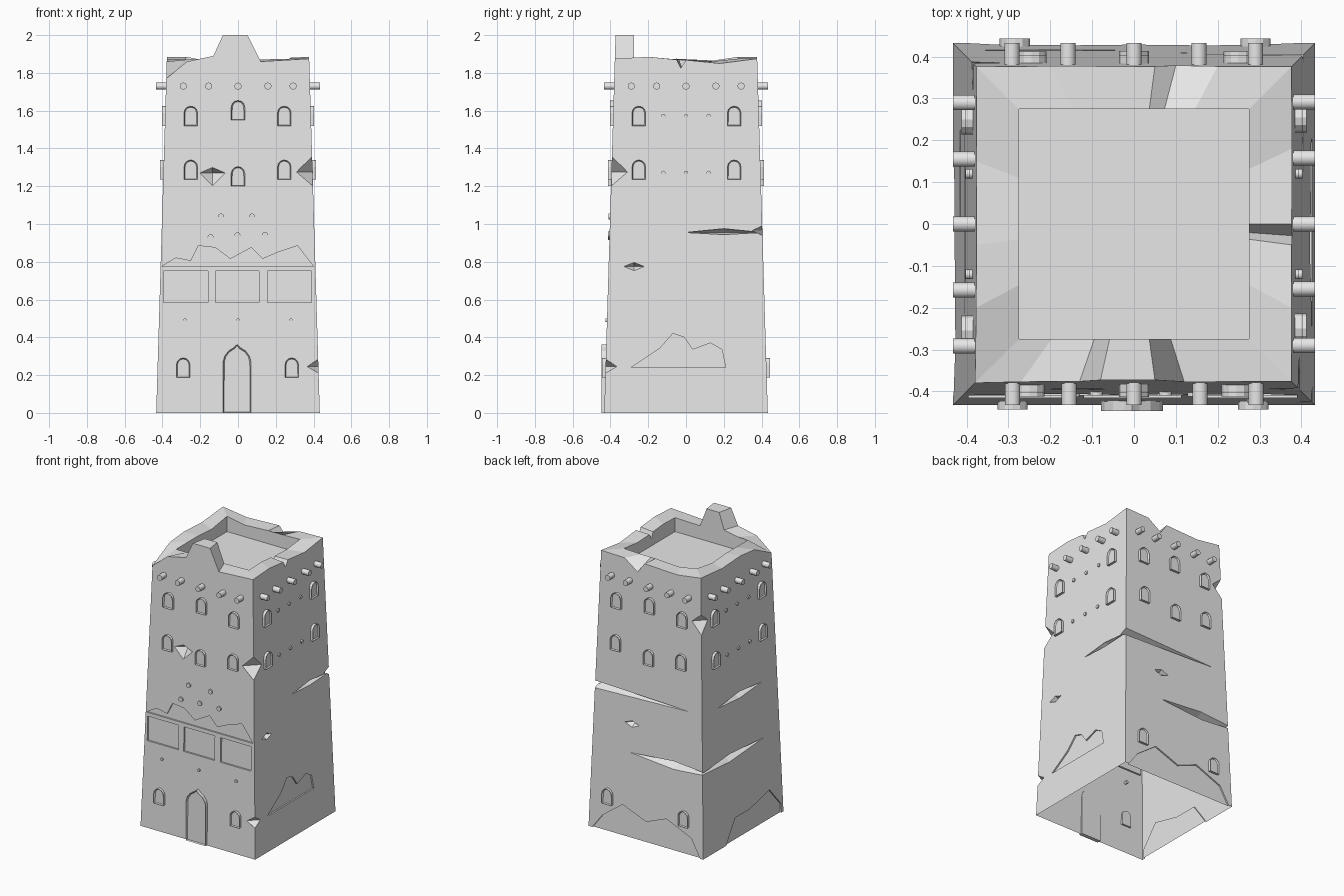
import bpy, bmesh, math
from mathutils import Matrix, Vector

cube = bpy.data.objects.get("Cube")
if cube:
    bpy.data.objects.remove(cube)

stone = bpy.data.materials.new("pale_grey_stone")
stone.use_nodes = True
GREY = (0.8, 0.8, 0.8, 1)
stone.diffuse_color = GREY
stone.node_tree.nodes["Principled BSDF"].inputs["Base Color"].default_value = GREY

FRONT, RIGHT, BACK, LEFT = range(4)   # quarter turns of the wall
INNER = 0.275                         # half width of the roof well
FLOOR = 1.78


def half(z):
    """Half width of the tapering tower at height z."""
    return 0.433 - 0.03 * z


def place(side, u, d, z):
    """Point on a wall: u along it, d out from the centre, z up."""
    return Matrix.Rotation(side * math.pi / 2, 3, 'Z') @ Vector((u, -d, z))


def finish(name, bm):
    bmesh.ops.recalc_face_normals(bm, faces=bm.faces)
    me = bpy.data.meshes.new(name)
    bm.to_mesh(me)
    bm.free()
    me.materials.append(stone)
    ob = bpy.data.objects.new(name, me)
    bpy.context.collection.objects.link(ob)
    return ob


# Tower shell with a broken parapet: (u, outer height, inner height) along each wall
rim = {
    FRONT: [(-1, 1.77, 1.87), (-.27, 1.86, 1.87), (-.13, 1.89, 1.89), (-.08, 2, 2),
            (.05, 2, 2), (.12, 1.86, 1.87)],
    RIGHT: [(-1, 1.875, 1.875), (-.2, 1.885, 1.88), (-.05, 1.87, 1.87),
            (-.028, 1.825, 1.825), (0, 1.868, 1.865), (.18, 1.85, 1.86)],
    BACK: [(-1, 1.875, 1.875), (-.2, 1.87, 1.87), (-.1, 1.8, 1.87),
           (-.05, 1.87, 1.87), (.2, 1.86, 1.86)],
    LEFT: [(-1, 1.885, 1.885), (-.15, 1.865, 1.86), (.05, 1.875, 1.87), (.2, 1.86, 1.87)],
}


def build_tower():
    bm = bmesh.new()
    base = [bm.verts.new(place(s, -half(0), half(0), 0)) for s in range(4)]
    outer, inner, floor, starts = [], [], [], []
    for s in range(4):
        starts.append(len(outer))
        for u, zo, zi in rim[s]:
            corner = u == -1
            uo = -half(zo) if corner else u
            ui = -INNER if corner else u * 0.73
            outer.append(bm.verts.new(place(s, uo, half(zo), zo)))
            inner.append(bm.verts.new(place(s, ui, INNER, zi)))
            floor.append(bm.verts.new(place(s, ui, INNER, FLOOR)))
    n = len(outer)
    starts.append(n)
    for s in range(4):
        top = [outer[i % n] for i in range(starts[s], starts[s + 1] + 1)]
        bm.faces.new([base[s], base[(s + 1) % 4]] + top[::-1])
    for i in range(n):
        j = (i + 1) % n
        bm.faces.new((outer[i], outer[j], inner[j], inner[i]))
        bm.faces.new((inner[i], inner[j], floor[j], floor[i]))
    bm.faces.new(floor)
    bm.faces.new(base[::-1])
    return finish("tower_wall", bm)


tower = build_tower()
cutters = []


def cut(ob):
    ob.hide_render = True
    cutters.append(ob)
    mod = tower.modifiers.new(ob.name, 'BOOLEAN')
    mod.operation = 'DIFFERENCE'
    mod.solver = 'EXACT'
    mod.object = ob


def recess(side, outline, depth=0.01):
    """Shallow sunken area following the wall's slope."""
    bm = bmesh.new()
    rings = [[bm.verts.new(place(side, u, half(z) + d, z)) for u, z in outline]
             for d in (-depth, 0.05)]
    bm.faces.new(rings[0])
    bm.faces.new(rings[1])
    for i in range(len(outline)):
        j = (i + 1) % len(outline)
        bm.faces.new((rings[0][i], rings[0][j], rings[1][j], rings[1][i]))
    cut(finish("recess_cutter", bm))


def chip(x, y, z, rx, ry, up, down):
    """Diamond-shaped gouge."""
    bm = bmesh.new()
    c = Vector((x, y, z))
    ring = [bm.verts.new(c + Vector(v)) for v in
            ((rx, 0, 0), (0, ry, 0), (-rx, 0, 0), (0, -ry, 0))]
    for dz in (up, -down):
        tip = bm.verts.new(c + Vector((0, 0, dz)))
        for i in range(4):
            bm.faces.new((ring[i], ring[(i + 1) % 4], tip))
    cut(finish("chip_cutter", bm))


# Fallen plaster and the three sunken front panels
recess(FRONT, [(-.405, .775), (-.33, .82), (-.25, .805), (-.21, .885), (-.12, .875),
               (-.04, .815), (.07, .875), (.13, .815), (.21, .85), (.315, .885), (.4, .775)])
for a, b in ((-.395, -.16), (-.12, .112), (.157, .39)):
    recess(FRONT, [(a, .585), (b, .585), (b, .75), (a, .75)], 0.012)
recess(RIGHT, [(-.29, .24), (-.14, .34), (-.07, .42), (-.01, .4), (.035, .335),
               (.13, .37), (.19, .335), (.21, .24)])
recess(BACK, [(-.42, -.02), (-.33, .1), (-.18, .21), (0, .14), (.15, .2), (.34, .12), (.42, -.02)])
recess(LEFT, [(-.2, -.02), (-.08, .15), (.08, .15), (.29, .2), (.41, .06), (.41, -.02)])

# Chips on corners and faces
chip(-.135, -.395, 1.27, .068, .05, .03, .07)
chip(.394, -.394, 1.275, .085, .085, .085, .075)
chip(.425, -.425, .245, .06, .06, .04, .035)
chip(-.385, .385, 1.58, .07, .07, .06, .08)
chip(.41, -.275, .775, .04, .055, .022, .022)
chip(.12, .41, .77, .055, .04, .022, .022)

# Long cracks
chip(.40, .20, .955, .05, .22, .022, .012)
chip(.41, .41, .965, .8, .06, .028, .028)
chip(-.20, .416, .575, .33, .06, .028, .028)
chip(-.416, .12, .57, .06, .36, .028, .025)
chip(-.404, 0, .95, .05, .24, .025, .02)

# Bake the cuts, then open the underside
graph = bpy.context.evaluated_depsgraph_get()
baked = bpy.data.meshes.new_from_object(tower.evaluated_get(graph))
tower.modifiers.clear()
tower.data = baked
for c in cutters:
    bpy.data.objects.remove(c)
bm = bmesh.new()
bm.from_mesh(baked)
under = [f for f in bm.faces if all(v.co.z < 0.0001 for v in f.verts)]
bmesh.ops.delete(bm, geom=under, context='FACES')
for f in bm.faces:
    f.material_index = 0
bm.to_mesh(baked)
bm.free()


def arched(name, side, u, z, outline, out, border):
    """Standing frame with a sunken centre."""
    bm = bmesh.new()
    d = half(z) + out
    front = [bm.verts.new(place(side, u + a, d, z + b)) for a, b in outline]
    back = [bm.verts.new(place(side, u + a, d - out - 0.012, z + b)) for a, b in outline]
    face = bm.faces.new(front)
    bm.faces.new(back[::-1])
    for i in range(len(front)):
        j = (i + 1) % len(front)
        bm.faces.new((front[j], front[i], back[i], back[j]))
    bmesh.ops.recalc_face_normals(bm, faces=bm.faces)
    bmesh.ops.inset_individual(bm, faces=[face], thickness=border, depth=-0.009)
    finish(name, bm)


# Round-headed windows
W, SPRING = 0.036, 0.068
window = [(-W, 0), (W, 0)] + [(W * math.cos(t * math.pi / 6), SPRING + W * math.sin(t * math.pi / 6))
                              for t in range(7)]
for side in (FRONT, BACK):
    for u, z in ((-.25, 1.52), (0, 1.55), (.245, 1.52), (-.25, 1.235), (0, 1.2),
                 (.245, 1.235), (-.29, .187), (.285, .187)):
        arched("window", side, u, z, window, 0.016, 0.006)
for side in (RIGHT, LEFT):
    for u in (-.25, .255):
        for z in (1.52, 1.235):
            arched("window", side, u, z, window, 0.016, 0.006)

# Pointed door
right_edge = [(.074, 0), (.074, .27), (.066, .3), (.045, .328), (.018, .345), (0, .362)]
door = right_edge + [(-u, z) for u, z in right_edge[-2::-1]]
arched("door", FRONT, -.005, 0, door, 0.014, 0.007)


def peg(name, side, u, z, radius, out):
    bm = bmesh.new()
    bmesh.ops.create_cone(bm, cap_ends=True, segments=10, radius1=radius, radius2=radius,
                          depth=out + 0.02)
    bm.transform(Matrix.Rotation(math.pi / 2, 4, 'X'))
    bm.transform(Matrix.Translation((u, -half(z) - out / 2 + 0.01, z)))
    bm.transform(Matrix.Rotation(side * math.pi / 2, 4, 'Z'))
    ob = finish(name, bm)
    for p in ob.data.polygons:
        p.use_smooth = len(p.vertices) == 4
    ob.data.set_sharp_from_angle(angle=math.radians(40))


# Roof beams and small pegs
for side in range(4):
    for u in (-.29, -.155, 0, .158, .292):
        peg("roof_beam", side, u, 1.73, 0.019, 0.052)
for u, z in ((-.09, 1.04), (.075, 1.04), (-.145, .93), (-.003, .94), (.143, .943)):
    peg("wall_peg", FRONT, u, z, 0.016, 0.008)
for u in (-.28, 0, .28):
    peg("wall_peg", FRONT, u, .49, 0.01, 0.008)
    for side in (RIGHT, LEFT):
        for z in (1.57, 1.27):
            peg("wall_peg", side, u * 0.43, z, 0.012, 0.008)
